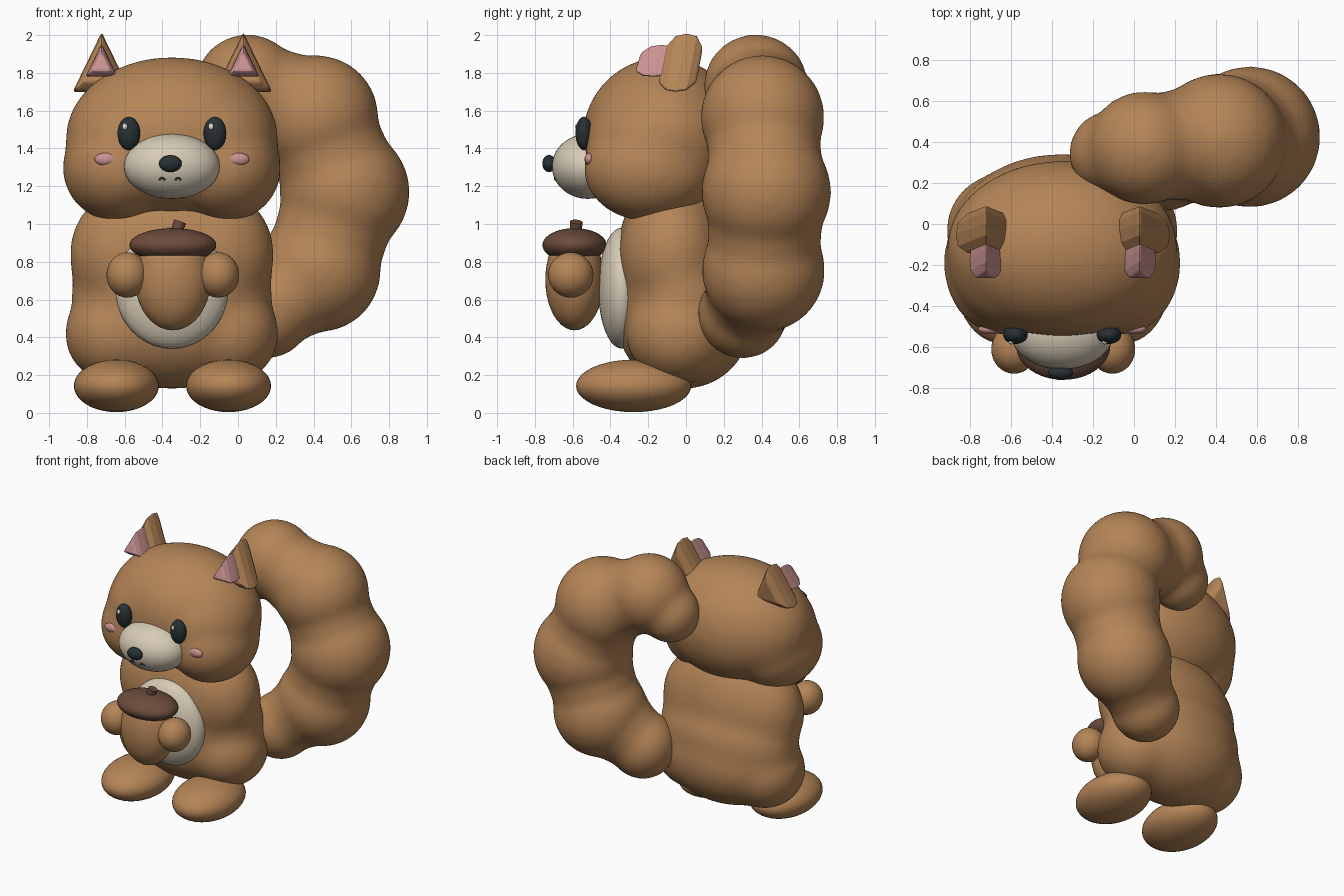
import bpy
import bmesh
import math
from mathutils import Matrix, Vector

if "Cube" in bpy.data.objects:
    bpy.data.objects.remove(bpy.data.objects["Cube"])

CX = -0.35  # middle of the body


def material(name, rgb):
    mat = bpy.data.materials.new(name)
    mat.use_nodes = True
    mat.diffuse_color = (*rgb, 1)
    bsdf = mat.node_tree.nodes["Principled BSDF"]
    bsdf.inputs["Base Color"].default_value = (*rgb, 1)
    bsdf.inputs["Roughness"].default_value = 0.7
    return mat


FUR = material("warm brown fur", (0.46, 0.235, 0.095))
CREAM = material("cream", (0.68, 0.60, 0.47))
DARK = material("near black", (0.02, 0.03, 0.033))
PINK = material("soft pink", (0.60, 0.29, 0.29))
CAP = material("dark acorn brown", (0.15, 0.072, 0.045))
SHINE = material("pale eye shine", (0.75, 0.72, 0.62))


def finish(name, bm, mat, smooth=True):
    mesh = bpy.data.meshes.new(name)
    bmesh.ops.recalc_face_normals(bm, faces=bm.faces)
    bm.to_mesh(mesh)
    bm.free()
    mesh.materials.append(mat)
    for poly in mesh.polygons:
        poly.use_smooth = smooth
    obj = bpy.data.objects.new(name, mesh)
    bpy.context.collection.objects.link(obj)
    return obj


def add_ellipsoid(bm, centre, radii, segs=40):
    matrix = Matrix.Translation(centre) @ Matrix.Diagonal((*radii, 1))
    bmesh.ops.create_uvsphere(bm, u_segments=segs, v_segments=segs // 2,
                              radius=1, matrix=matrix)


def ellipsoid(name, centre, radii, mat, segs=40):
    bm = bmesh.new()
    add_ellipsoid(bm, centre, radii, segs)
    return finish(name, bm, mat)


def blended(name, lumps, mat, rounds):
    """Several lumps melted into one soft skin."""
    bm = bmesh.new()
    for centre, radii in lumps:
        add_ellipsoid(bm, centre, radii)
    obj = finish(name, bm, mat)
    remesh = obj.modifiers.new("Merge", "REMESH")
    remesh.mode = "VOXEL"
    remesh.voxel_size = 0.022
    remesh.use_smooth_shade = True
    soften = obj.modifiers.new("Soften", "SMOOTH")
    soften.factor = 0.5
    soften.iterations = rounds
    return obj


def pointed_ear(name, x, half_width, low, high, y_front, depth, lean, mat):
    """Triangular wedge with smaller ends, leaning backwards."""
    bm = bmesh.new()
    middle = low + (high - low) * 0.4
    rings = []
    for t, scale in ((0, 0.6), (0.22, 0.93), (0.5, 1), (0.78, 0.93), (1, 0.6)):
        ring = []
        for dx, z in ((-half_width, low), (half_width, low), (0, high)):
            z = middle + (z - middle) * scale
            y = y_front + depth * t + lean * (z - low) / (high - low)
            ring.append(bm.verts.new((x + dx * scale, y, z)))
        rings.append(ring)
    bm.faces.new(rings[0])
    bm.faces.new(rings[-1])
    for a, b in zip(rings, rings[1:]):
        for i in range(3):
            j = (i + 1) % 3
            bm.faces.new((a[i], b[i], b[j], a[j]))
    obj = finish(name, bm, mat, smooth=False)
    mod = obj.modifiers.new("Rounded", "BEVEL")
    mod.width = 0.012
    mod.segments = 2


# Body with shoulders, waist and hips; head with jaw and cheeks
body = [((CX, -0.055, 0.80), (0.54, 0.315, 0.48)),
        ((CX, -0.02, 0.62), (0.535, 0.345, 0.36)),
        ((CX, -0.01, 0.48), (0.52, 0.355, 0.355))]
head = [((CX, -0.12, 1.455), (0.565, 0.43, 0.43)),
        ((CX, -0.13, 1.31), (0.47, 0.39, 0.275))]
for side in (-1, 1):
    body.append(((CX + side * 0.29, -0.035, 0.42), (0.28, 0.285, 0.27)))
    body.append(((CX + side * 0.20, -0.075, 0.84), (0.345, 0.28, 0.36)))
    head.append(((CX + side * 0.285, -0.19, 1.295), (0.295, 0.355, 0.285)))
    head.append(((CX + side * 0.18, -0.145, 1.42), (0.385, 0.39, 0.37)))
blended("body", body, FUR, 40)
blended("head", head, FUR, 30)

# Curled tail: a chain of puffs with fillers between them
puffs = [(Vector((0.15, 0.30, 0.525)), 0.24),
         (Vector((0.43, 0.41, 0.755)), 0.328),
         (Vector((0.565, 0.425, 1.17)), 0.346),
         (Vector((0.415, 0.405, 1.565)), 0.33),
         (Vector((0.05, 0.37, 1.727)), 0.279),
         (Vector((-0.11, 0.345, 1.61)), 0.21)]
lumps = [(c, (r, r, r)) for c, r in puffs]
for (c1, r1), (c2, r2) in zip(puffs, puffs[1:]):
    filler = (r1 + r2) * 0.45
    lumps.append(((c1 + c2) / 2, (filler, filler, filler)))
blended("tail", lumps, FUR, 26)

# Belly, muzzle and nose
ellipsoid("belly_patch", (CX, -0.34, 0.66), (0.30, 0.125, 0.32), CREAM)
ellipsoid("muzzle", (CX, -0.52, 1.305), (0.255, 0.19, 0.172), CREAM)
ellipsoid("nose", (CX - 0.008, -0.725, 1.32), (0.06, 0.036, 0.045), DARK)

# Paired parts
for side, label in ((-1, "right"), (1, "left")):
    ellipsoid(label + "_eye", (CX + side * 0.228, -0.54, 1.48),
              (0.06, 0.045, 0.088), DARK)
    ellipsoid(label + "_eye_shine", (CX + side * 0.228 - 0.02, -0.575, 1.515),
              (0.014, 0.012, 0.018), SHINE, 16)
    ellipsoid(label + "_cheek_blush", (CX + side * 0.35, -0.512, 1.343),
              (0.06, 0.025, 0.034), PINK, 24)
    ellipsoid(label + "_hand", (CX + 0.005 + side * 0.24, -0.61, 0.73),
              (0.111, 0.12, 0.12), FUR)
    ellipsoid(label + "_foot", (CX + 0.003 + side * 0.297, -0.277, 0.143),
              (0.225, 0.305, 0.139), FUR)

    # Ears
    ear_x = CX + 0.003 + side * 0.375
    pointed_ear(label + "_ear", ear_x, 0.153, 1.70, 2.015, -0.155, 0.2, 0.06, FUR)
    pointed_ear(label + "_inner_ear", ear_x, 0.085, 1.78, 1.955, -0.275, 0.2, 0.05, PINK)

    # Mouth strokes
    curve = bpy.data.curves.new(label + "_mouth", "CURVE")
    curve.dimensions = "3D"
    curve.bevel_depth = 0.005
    stroke = curve.splines.new("POLY")
    stroke.points.add(4)
    for i, point in enumerate(stroke.points):
        angle = math.pi * i / 4
        x = side * (0.042 - 0.014 * math.cos(angle))
        z = 1.232 + 0.012 * math.sin(angle)
        y = -0.52 - 0.19 * math.sqrt(1 - (x / 0.255) ** 2 - ((z - 1.305) / 0.172) ** 2)
        point.co = (CX - 0.01 + x, y, z, 1)
    curve.materials.append(DARK)
    bpy.context.collection.objects.link(bpy.data.objects.new(label + "_mouth", curve))

# Acorn
ellipsoid("acorn_nut", (CX + 0.005, -0.59, 0.705), (0.2, 0.155, 0.268), FUR)
ellipsoid("acorn_cap", (CX + 0.005, -0.59, 0.888), (0.23, 0.17, 0.09), CAP)
bm = bmesh.new()
tilt = Vector((0.35, 0.1, 1)).to_track_quat("Z", "Y").to_matrix().to_4x4()
bmesh.ops.create_cone(bm, cap_ends=True, segments=16, radius1=0.028, radius2=0.034,
                      depth=0.11, matrix=Matrix.Translation((-0.325, -0.585, 0.96)) @ tilt)
finish("acorn_stem", bm, CAP, smooth=False)
